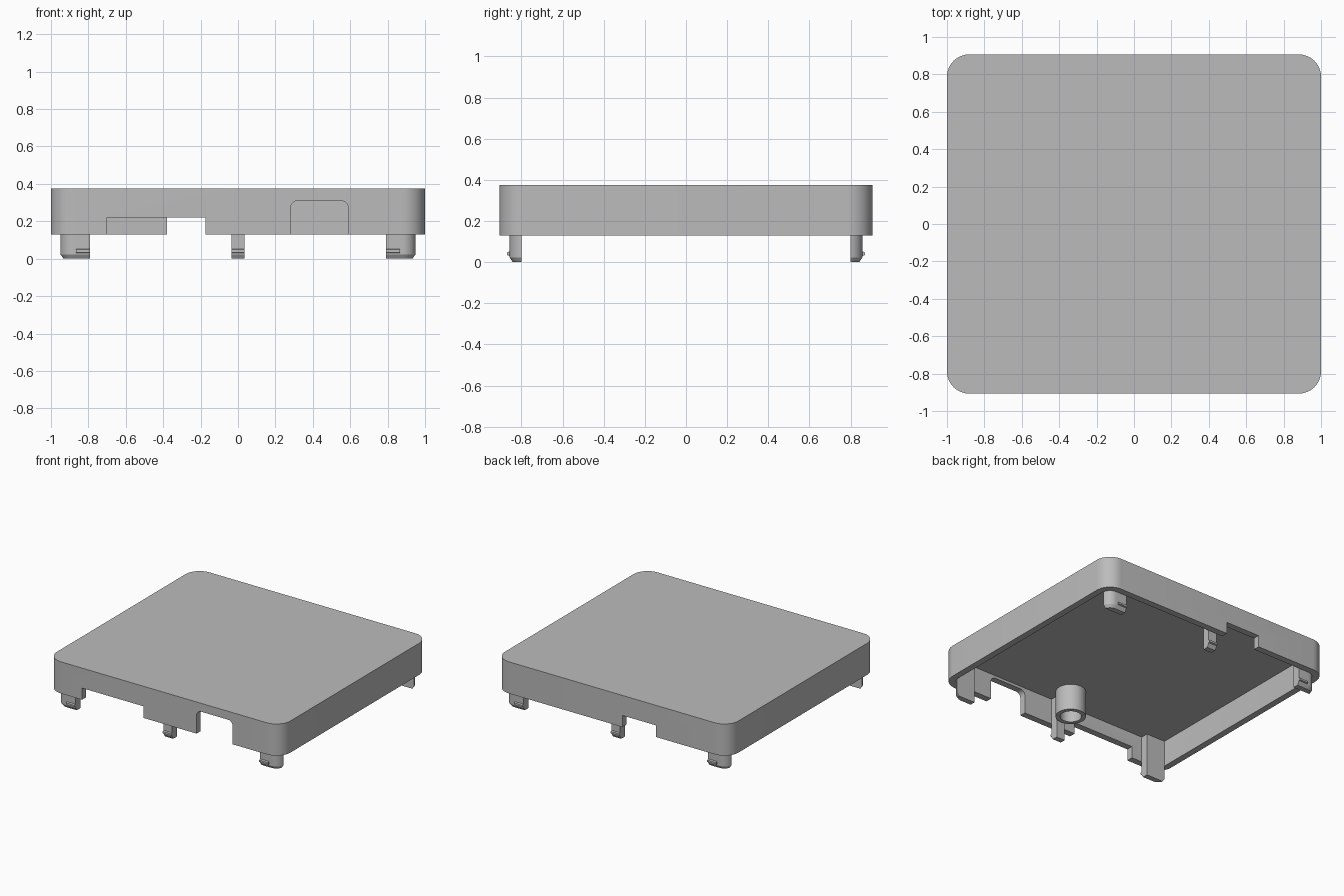
import bpy, bmesh, math

cube = bpy.data.objects.get("Cube")
if cube:
    bpy.data.objects.remove(cube, do_unlink=True)

grey = bpy.data.materials.new("plain grey")
grey.use_nodes = True
COLOUR = (0.5, 0.5, 0.5, 1)
grey.diffuse_color = COLOUR
grey.node_tree.nodes["Principled BSDF"].inputs["Base Color"].default_value = COLOUR

HALF_X, HALF_Y = 1.0, 0.907
RIM_Z, TOP_Z, CEILING_Z = 0.13, 0.375, 0.33
WALL, RADIUS = 0.05, 0.12


def rounded_rect(hx, hy, r, steps=10):
    """Counter-clockwise outline of a rectangle with round corners."""
    pts = []
    for i, (sx, sy) in enumerate([(1, 1), (-1, 1), (-1, -1), (1, -1)]):
        for k in range(steps + 1):
            a = math.radians(90 * (i + k / steps))
            pts.append((sx * (hx - r) + r * math.cos(a),
                        sy * (hy - r) + r * math.sin(a)))
    return pts


def loft(name, rings):
    """Closed solid through matching rings of points."""
    bm = bmesh.new()
    loops = [[bm.verts.new(p) for p in ring] for ring in rings]
    n = len(loops[0])
    for a, b in zip(loops, loops[1:]):
        for i in range(n):
            j = (i + 1) % n
            bm.faces.new((a[i], a[j], b[j], b[i]))
    bm.faces.new(loops[0][::-1])
    bm.faces.new(loops[-1])
    bmesh.ops.recalc_face_normals(bm, faces=bm.faces)
    mesh = bpy.data.meshes.new(name)
    bm.to_mesh(mesh)
    bm.free()
    obj = bpy.data.objects.new(name, mesh)
    mesh.materials.append(grey)
    bpy.context.collection.objects.link(obj)
    return obj


def slab(name, hx, hy, r, z0, z1, chamfer=0):
    levels = [(z0, chamfer), (z0 + 1.5 * chamfer, 0), (z1, 0)] if chamfer else [(z0, 0), (z1, 0)]
    return loft(name, [[(x, y, z) for x, y in rounded_rect(hx - c, hy - c, r - c)]
                       for z, c in levels])


def box(name, x0, x1, y0, y1, z0, z1):
    return loft(name, [[(x0, y0, z), (x1, y0, z), (x1, y1, z), (x0, y1, z)]
                       for z in (z0, z1)])


def boolean(obj, other, operation="DIFFERENCE"):
    """Apply a boolean and discard the helper."""
    mod = obj.modifiers.new("cut", "BOOLEAN")
    mod.operation, mod.object, mod.solver = operation, other, "EXACT"
    bpy.context.view_layer.objects.active = obj
    bpy.ops.object.modifier_apply(modifier=mod.name)
    bpy.data.objects.remove(other, do_unlink=True)


def smooth(obj):
    bpy.ops.object.select_all(action="DESELECT")
    obj.select_set(True)
    bpy.context.view_layer.objects.active = obj
    bpy.ops.object.shade_smooth_by_angle(angle=math.radians(30))


def cavity(name, z0, z1, chamfer=0):
    return slab(name, HALF_X - WALL, HALF_Y - WALL, RADIUS - WALL, z0, z1, chamfer)


# Hollow lid
shell = slab("lid_shell", HALF_X, HALF_Y, RADIUS, RIM_Z, TOP_Z)
boolean(shell, cavity("cavity_cutter", 0, CEILING_Z))

# Openings in the front and back walls
boolean(shell, box("front_cutter", -0.70, -0.175, -1, -0.83, 0, 0.22))
boolean(shell, box("back_cutter", -0.38, -0.09, 0.83, 1, 0, 0.22))
arch = [(x + 0.435, z + 0.155) for x, z in rounded_rect(0.155, 0.155, 0.04, 6)]
boolean(shell, loft("arch_cutter", [[(x, y, z) for x, z in arch] for y in (-1, -0.83)]))
smooth(shell)

# Snap legs with small catch ridges, along the front and back walls
OUT = HALF_Y - WALL
for side, sy in (("front", -1), ("back", 1)):
    for place, x0, x1, h0, h1 in (("right", -0.96, -0.79, -0.865, -0.79),
                                  ("middle", -0.036, 0.036, -0.036, 0.036),
                                  ("left", 0.79, 0.96, 0.79, 0.865)):
        y0, y1 = sorted((sy * 0.80, sy * (OUT + 0.02)))
        leg = box(f"{side}_{place}_leg", x0, x1, y0, y1, -0.02, CEILING_Z + 0.01)
        boolean(leg, cavity("leg_trim", 0, CEILING_Z + 0.005, 0.015), "INTERSECT")
        smooth(leg)
        ridge = [(OUT - 0.01, 0.027), (OUT + 0.012, 0.034),
                 (OUT + 0.012, 0.048), (OUT - 0.01, 0.056)]
        loft(f"{side}_{place}_catch", [[(x, sy * y, z) for y, z in ridge] for x in (h0, h1)])

# Hollow round post under the lid
def disc(name, r, z0, z1):
    ring = [(r * math.cos(math.tau * i / 40), r * math.sin(math.tau * i / 40) - 0.69)
            for i in range(40)]
    return loft(name, [[(x, y, z) for x, y in ring] for z in (z0, z1)])


post = disc("screw_post", 0.106, RIM_Z, CEILING_Z + 0.005)
boolean(post, disc("bore_cutter", 0.075, 0, CEILING_Z))
smooth(post)
